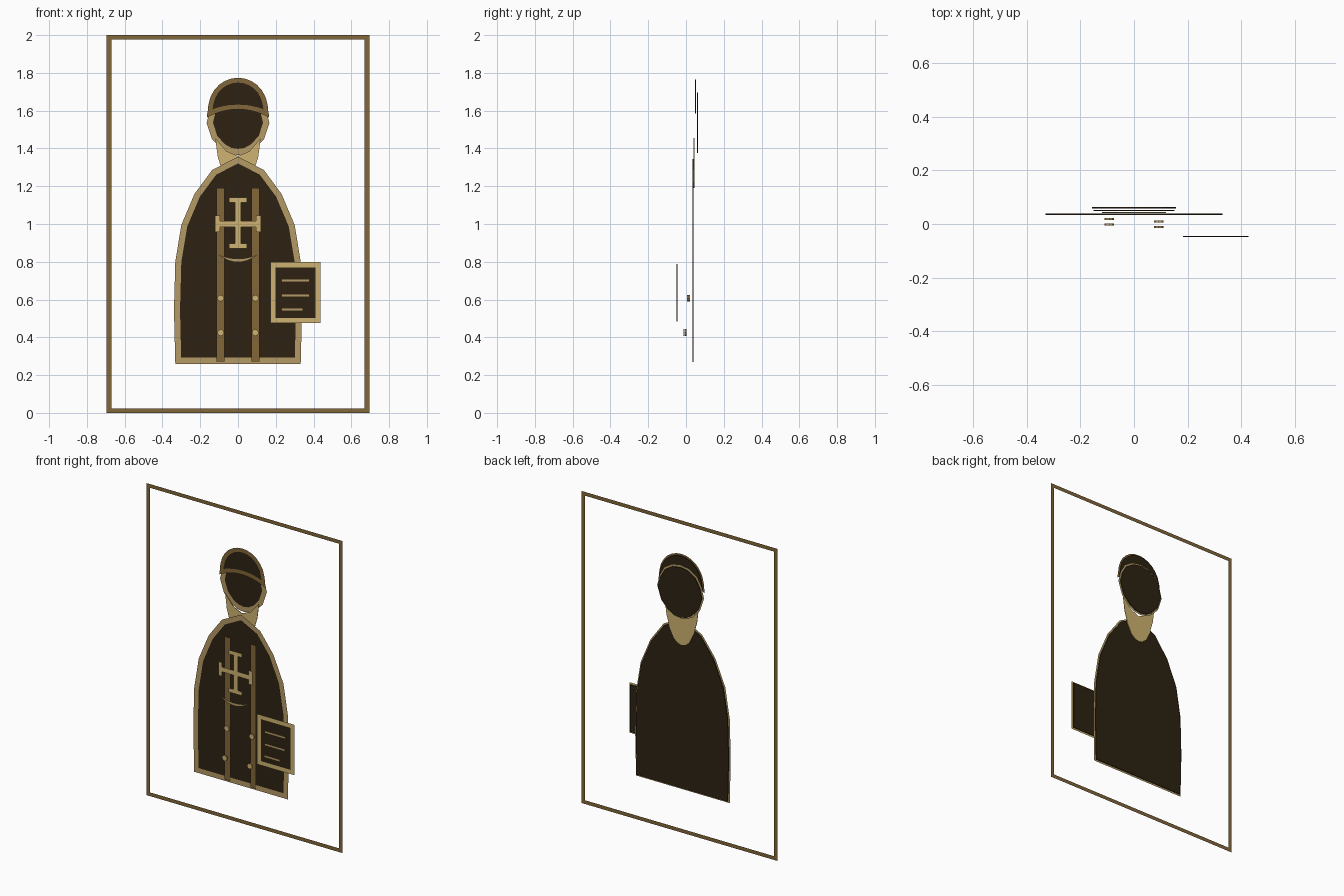
import bpy
import bmesh
import math
from mathutils import Vector

cube = bpy.data.objects.get("Cube")
if cube:
    bpy.data.objects.remove(cube, do_unlink=True)


def material(name, rgb):
    m = bpy.data.materials.new(name)
    m.use_nodes = True
    m.diffuse_color = (*rgb, 1)
    m.node_tree.nodes["Principled BSDF"].inputs["Base Color"].default_value = (*rgb, 1)
    return m


DARK = material("dark_umber", (0.026, 0.016, 0.006))
BROWN = material("bronze_brown", (0.225, 0.132, 0.041))
GOLD = material("muted_gold", (0.46, 0.32, 0.13))
LIGHT = material("light_gold", (0.62, 0.45, 0.165))


def finish(name, bm, mat):
    mesh = bpy.data.meshes.new(name)
    bm.to_mesh(mesh)
    bm.free()
    mesh.materials.append(mat)
    ob = bpy.data.objects.new(name, mesh)
    bpy.context.collection.objects.link(ob)
    return ob


def mirrored(half):
    """Clockwise outline from its right half, listed top to bottom."""
    return half + [(-x, z) for x, z in reversed(half) if x]


def box(x0, x1, z0, z1):
    return [(x0, z1), (x1, z1), (x1, z0), (x0, z0)]


def inset(outline, d):
    """Mitred inward offset of a clockwise outline."""
    pts = [Vector(p) for p in outline]
    out = []
    for i, p in enumerate(pts):
        a = (p - pts[i - 1]).normalized()
        b = (pts[(i + 1) % len(pts)] - p).normalized()
        na, nb = Vector((a.y, -a.x)), Vector((b.y, -b.x))
        out.append(p + (na + nb) * (d / (1 + na.dot(nb))))
    return out


def plate(name, outline, y, mat, depth=0.0):
    """Flat sheet facing the front, with optional thickness."""
    bm = bmesh.new()
    face = bm.faces.new([bm.verts.new((x, y, z)) for x, z in reversed(outline)])
    if depth:
        back = bmesh.ops.extrude_face_region(bm, geom=[face], use_keep_orig=True)["geom"]
        bmesh.ops.translate(bm, vec=(0, depth, 0),
                            verts=[v for v in back if isinstance(v, bmesh.types.BMVert)])
        bmesh.ops.recalc_face_normals(bm, faces=bm.faces)
    return finish(name, bm, mat)


def band(name, outline, width, y, mat):
    """Flat border running just inside an outline."""
    bm = bmesh.new()
    outer = [bm.verts.new((x, y, z)) for x, z in outline]
    inner = [bm.verts.new((x, y, z)) for x, z in inset(outline, width)]
    for i in range(len(outer)):
        bm.faces.new((outer[i - 1], inner[i - 1], inner[i], outer[i]))
    return finish(name, bm, mat)


def panel(name, outline, width, y, rim):
    """Dark sheet with a coloured border on its front."""
    plate(name + "_fill", inset(outline, 0.01), y, DARK, 0.005)
    band(name + "_border", outline, width, y - 0.003, rim)


def crescent(name, half_width, z_end, z_low, z_high, y, mat, tip=0.0):
    """Arched strip between two parabolas."""
    xs = [half_width * (i / 8 - 1) for i in range(17)]
    top = [(x, z_high + (z_end + tip - z_high) * (x / half_width) ** 2) for x in xs]
    low = [(x, z_low + (z_end - z_low) * (x / half_width) ** 2) for x in xs]
    low = low[::-1] if tip else low[-2:0:-1]
    plate(name, top + low, y, mat)


# Outer picture frame
band("picture_frame", box(-0.695, 0.695, 0, 2), 0.024, 0.066, BROWN)

# Face
face = mirrored([(0, 1.705), (0.06, 1.695), (0.115, 1.66), (0.15, 1.6), (0.166, 1.535),
                 (0.138, 1.45), (0.09, 1.397), (0.045, 1.372), (0, 1.365)])
panel("face", face, 0.032, 0.058, GOLD)

# Cap with its curved brim
cap = [(0, 1.774), (0.035, 1.77), (0.07, 1.757), (0.1, 1.737), (0.125, 1.71),
       (0.145, 1.675), (0.157, 1.63), (0.163, 1.57), (0.1, 1.593), (0.05, 1.604), (0, 1.607)]
panel("cap", mirrored(cap), 0.025, 0.048, BROWN)
crescent("cap_brim", 0.163, 1.565, 1.607, 1.629, 0.044, BROWN, tip=0.02)

# Neck, open under the chin
neck = mirrored([(0, 1.36), (0.06, 1.385), (0.12, 1.455), (0.108, 1.36), (0.085, 1.28),
                 (0.055, 1.22), (0.025, 1.195), (0, 1.19)])
plate("neck", neck, 0.041, LIGHT, 0.003)

# Cloaked body
body = mirrored([(0, 1.356), (0.136, 1.287), (0.23, 1.16), (0.3, 0.995), (0.332, 0.8),
                 (0.339, 0.545), (0.332, 0.26)])
panel("body", body, 0.032, 0.034, GOLD)

# Vertical straps and their buttons
for side, name in ((-1, "right"), (1, "left")):
    x = side * 0.092
    plate(name + "_strap", box(x - 0.021, x + 0.021, 0.272, 1.19), 0.023, BROWN)
    for row, z in enumerate((0.607, 0.425)):
        disc = [(x + 0.018 * math.sin(a * math.pi / 4), z + 0.018 * math.cos(a * math.pi / 4))
                for a in range(8)]
        y = 0.01 - 0.02 * row - 0.0045 * side
        plate(f"{name}_button_{row + 1}", disc, y, LIGHT, 0.007)

# Chest cross with barred ends
plate("cross_upright", box(-0.016, 0.016, 0.88, 1.13), -0.024, LIGHT)
plate("cross_beam", box(-0.11, 0.11, 0.985, 1.016), -0.025, LIGHT)
for s, end in ((-1, "lower"), (1, "upper")):
    z = 1.005 + s * 0.122
    plate(f"cross_{end}_bar", box(-0.047, 0.047, z - 0.013, z + 0.013), -0.027, LIGHT)
for s, end in ((-1, "right"), (1, "left")):
    x = s * 0.108
    plate(f"cross_{end}_bar", box(x - 0.013, x + 0.013, 0.957, 1.046), -0.027, LIGHT)

# Hanging chain arc below the cross
crescent("chest_arc", 0.107, 0.84, 0.798, 0.816, -0.038, GOLD)

# Book with ruled lines
panel("book", box(0.172, 0.437, 0.475, 0.798), 0.027, -0.049, LIGHT)
for i, (right, z) in enumerate(((0.378, 0.7), (0.378, 0.622), (0.345, 0.548))):
    plate(f"book_line_{i + 1}", box(0.23, right, z - 0.008, z + 0.008), -0.058 - 0.004 * i, GOLD)
